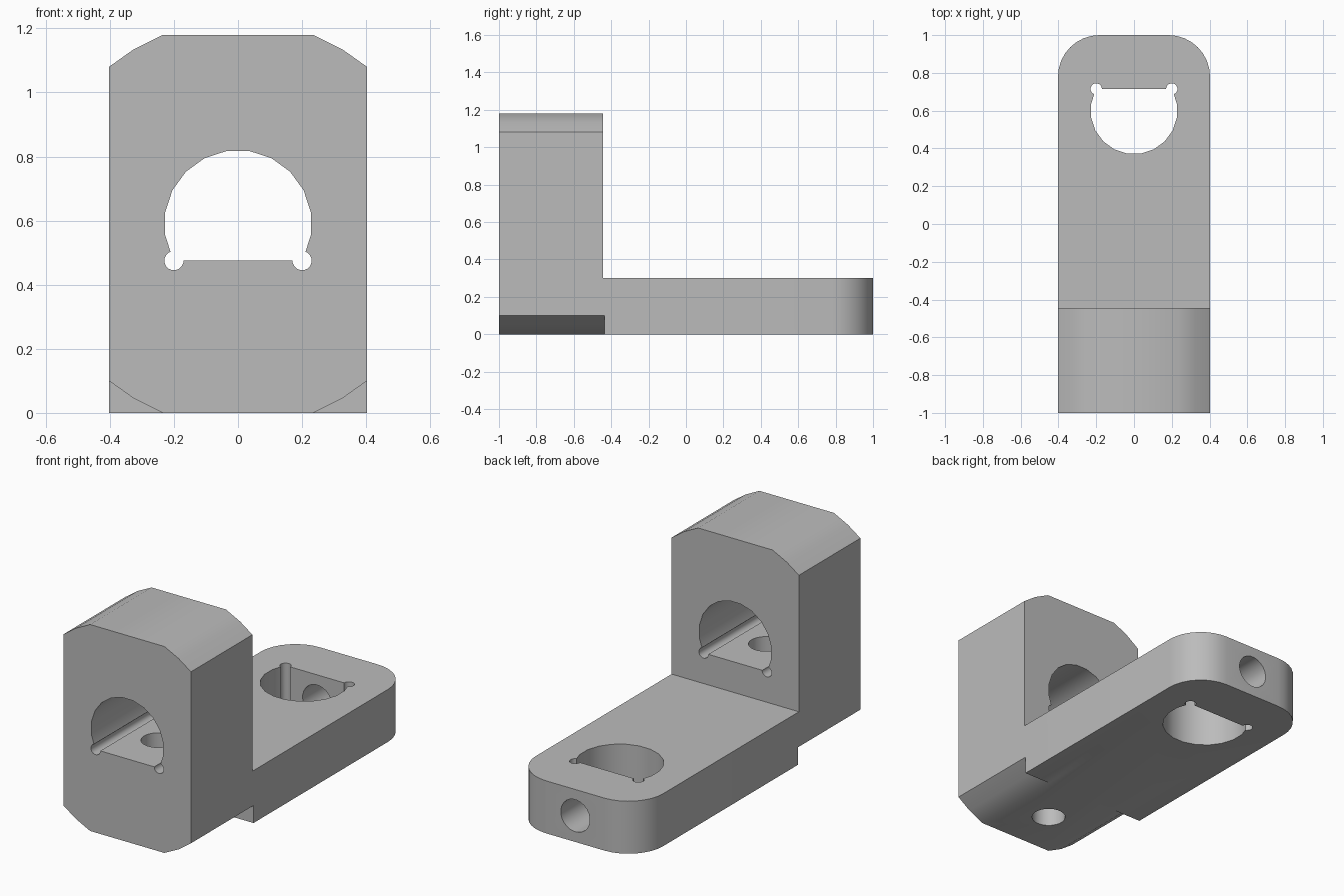
import bpy
from math import sin, cos, radians
from mathutils import Vector

if "Cube" in bpy.data.objects:
    bpy.data.objects.remove(bpy.data.objects["Cube"])

import bmesh

HALF = 0.4025      # half width
HEIGHT = 1.18      # top of the upright block
STEP = -0.445      # rear face of the upright block
ARM = 0.3          # arm thickness

grey = bpy.data.materials.new("plain grey")
grey.use_nodes = True
grey.diffuse_color = (0.5, 0.5, 0.5, 1)
grey.node_tree.nodes["Principled BSDF"].inputs["Base Color"].default_value = (0.5, 0.5, 0.5, 1)

# Axis order: where the two profile coordinates and the depth go
PLACE = {
    "x": lambda a, b, d: (d, a, b),
    "y": lambda a, b, d: (a, d, b),
    "z": lambda a, b, d: (a, b, d),
}


def prism(name, profile, axis, start, end, round_edges=None):
    """Extrude a closed 2D profile along an axis."""
    bm = bmesh.new()
    put = PLACE[axis]
    face = bm.faces.new([bm.verts.new(put(a, b, start)) for a, b in profile])
    new = bmesh.ops.extrude_face_region(bm, geom=[face])["geom"]
    shift = Vector(put(0, 0, end - start))
    bmesh.ops.translate(bm, vec=shift, verts=[v for v in new if isinstance(v, bmesh.types.BMVert)])
    if round_edges:
        edges = [e for e in bm.edges if round_edges(e)]
        bmesh.ops.bevel(bm, geom=edges, offset=0.22, segments=8, profile=0.5, affect="EDGES")
    bmesh.ops.recalc_face_normals(bm, faces=bm.faces)
    mesh = bpy.data.meshes.new(name)
    bm.to_mesh(mesh)
    bm.free()
    mesh.materials.append(grey)
    obj = bpy.data.objects.new(name, mesh)
    bpy.context.collection.objects.link(obj)
    return obj


def circle(a, b, r, n):
    return [(a + r * sin(radians(360 * (i + 0.5) / n)),
             b + r * cos(radians(360 * (i + 0.5) / n))) for i in range(n)]


def d_profile(centre, flip):
    """Round opening with one flat side; flip turns the flat to the far side."""
    r, flat = 0.23, 0.115
    side = [(r * sin(radians(t)), r * cos(radians(t))) for t in range(9, 118, 18)]
    side.append(((r * r - flat * flat) ** 0.5, -flat))
    loop = side + [(-a, b) for a, b in reversed(side)]
    return [(a, centre + flip * b) for a, b in loop]


# L-shaped body with rounded arm end
bracket = prism("bracket",
                [(-1, 0), (1, 0), (1, ARM), (STEP, ARM), (STEP, HEIGHT), (-1, HEIGHT)],
                "x", -HALF, HALF,
                lambda e: all(v.co.y > 0.99 for v in e.verts)
                and abs(e.verts[0].co.z - e.verts[1].co.z) > 0.1)

cutters = []
for s in (-1, 1):
    # Two-facet chamfers on the top and bottom corners of the block
    chamfer = [(0.115, -0.06), (0.325, 0.045), (0.5, 0.169), (0.5, -0.06)]
    cutters.append(prism("bottom_chamfer", [(s * a, b) for a, b in chamfer], "y", -1.1, -0.435))
    cutters.append(prism("top_chamfer", [(s * a, HEIGHT - b) for a, b in chamfer], "y", -1.1, -0.4))

# Flat-sided openings through the block and the arm
cutters.append(prism("block_opening", d_profile(0.59, 1), "y", -1.1, -0.4))
cutters.append(prism("arm_opening", d_profile(0.6, -1), "z", -0.1, 0.4))

# Relief bores at the corners of each flat
for s in (-1, 1):
    cutters.append(prism("block_relief", circle(s * 0.2, 0.475, 0.03, 16), "y", -1.15, -0.35))
    cutters.append(prism("arm_relief", circle(s * 0.2, 0.715, 0.03, 16), "z", -0.15, 0.45))

# Screw holes leading into the openings
cutters.append(prism("block_screw_hole", circle(0, -0.72, 0.09, 24), "z", -0.1, 0.6))
cutters.append(prism("arm_screw_hole", circle(0, 0.15, 0.092, 24), "y", 0.6, 1.1))

bpy.ops.object.select_all(action="DESELECT")
bpy.context.view_layer.objects.active = bracket
bracket.select_set(True)
for cutter in cutters:
    mod = bracket.modifiers.new("cut", "BOOLEAN")
    mod.operation = "DIFFERENCE"
    mod.solver = "EXACT"
    mod.object = cutter
    bpy.ops.object.modifier_apply(modifier=mod.name)
    bpy.data.objects.remove(cutter)

bpy.ops.object.shade_smooth_by_angle(angle=radians(30))
